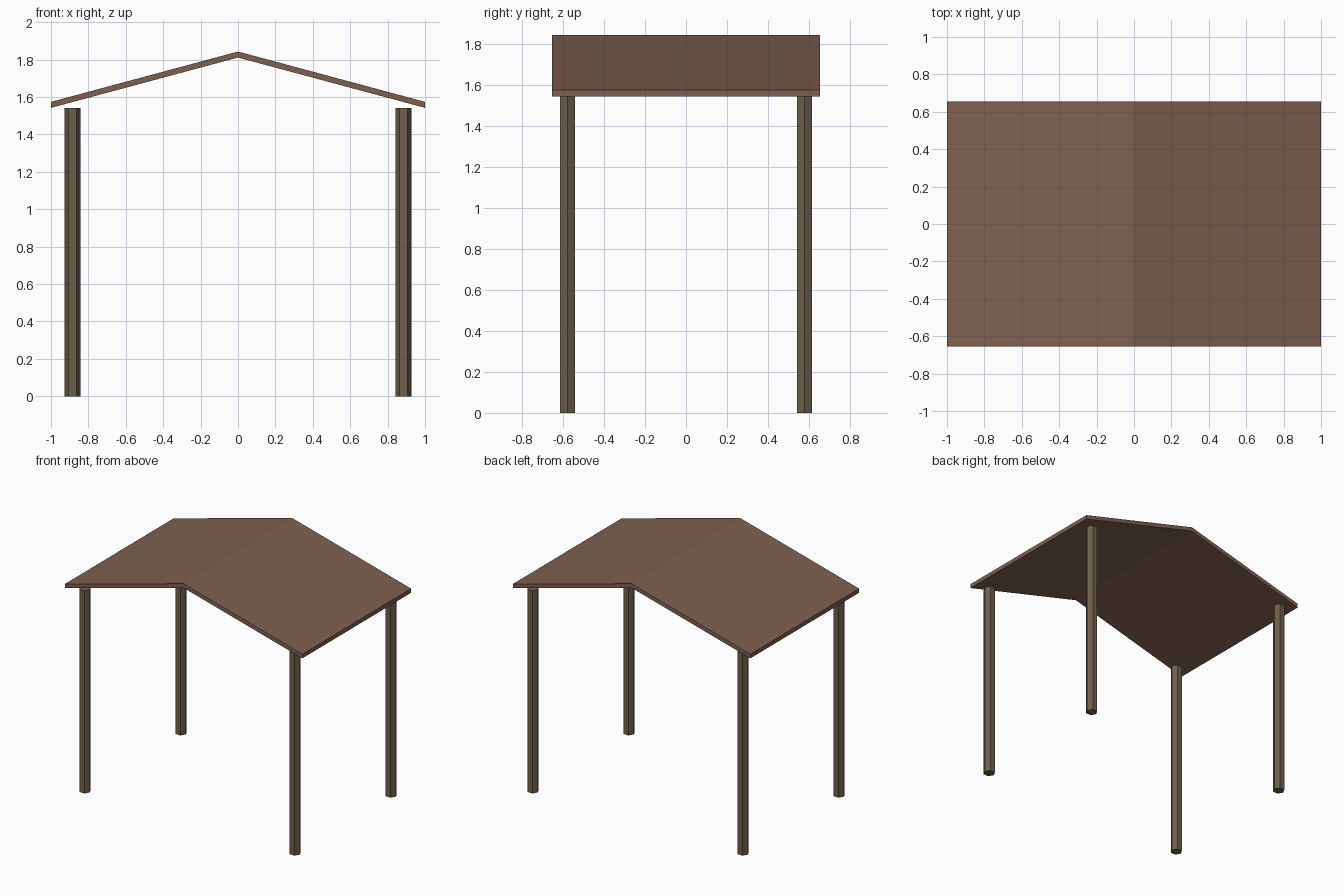
import bpy, bmesh

if "Cube" in bpy.data.objects:
    bpy.data.objects.remove(bpy.data.objects["Cube"])

def material(name, rgb):
    m = bpy.data.materials.new(name)
    m.diffuse_color = (*rgb, 1)
    m.use_nodes = True
    m.node_tree.nodes["Principled BSDF"].inputs["Base Color"].default_value = m.diffuse_color
    return m

roof_mat = material("roof_brown", (0.21, 0.115, 0.08))
post_mat = material("post_wood", (0.155, 0.115, 0.072))

EAVE_Z, RIDGE_Z, THICK = 1.542, 1.811, 0.032
HALF_DEPTH = 0.654

# Gabled roof: chevron profile extruded front to back
profile = [(-1, EAVE_Z), (0, RIDGE_Z), (1, EAVE_Z),
           (1, EAVE_Z + THICK), (0, RIDGE_Z + THICK), (-1, EAVE_Z + THICK)]
bm = bmesh.new()
face = bm.faces.new([bm.verts.new((x, -HALF_DEPTH, z)) for x, z in profile])
ext = bmesh.ops.extrude_face_region(bm, geom=[face])
bmesh.ops.translate(bm, vec=(0, 2 * HALF_DEPTH, 0),
                    verts=[g for g in ext["geom"] if isinstance(g, bmesh.types.BMVert)])
bmesh.ops.recalc_face_normals(bm, faces=bm.faces)
mesh = bpy.data.meshes.new("roof")
bm.to_mesh(mesh)
bm.free()
mesh.materials.append(roof_mat)
bpy.context.collection.objects.link(bpy.data.objects.new("roof", mesh))

# Four hexagonal posts, corners pointing left and right
for ylabel, y in (("front", -0.578), ("back", 0.578)):
    for xlabel, x in (("left", -0.885), ("right", 0.885)):
        bpy.ops.mesh.primitive_cylinder_add(
            vertices=6, radius=0.0425, depth=EAVE_Z,
            location=(x, y, EAVE_Z / 2), rotation=(0, 0, 1.5707963))
        post = bpy.context.object
        post.name = f"{ylabel}_{xlabel}_post"
        post.data.materials.append(post_mat)
